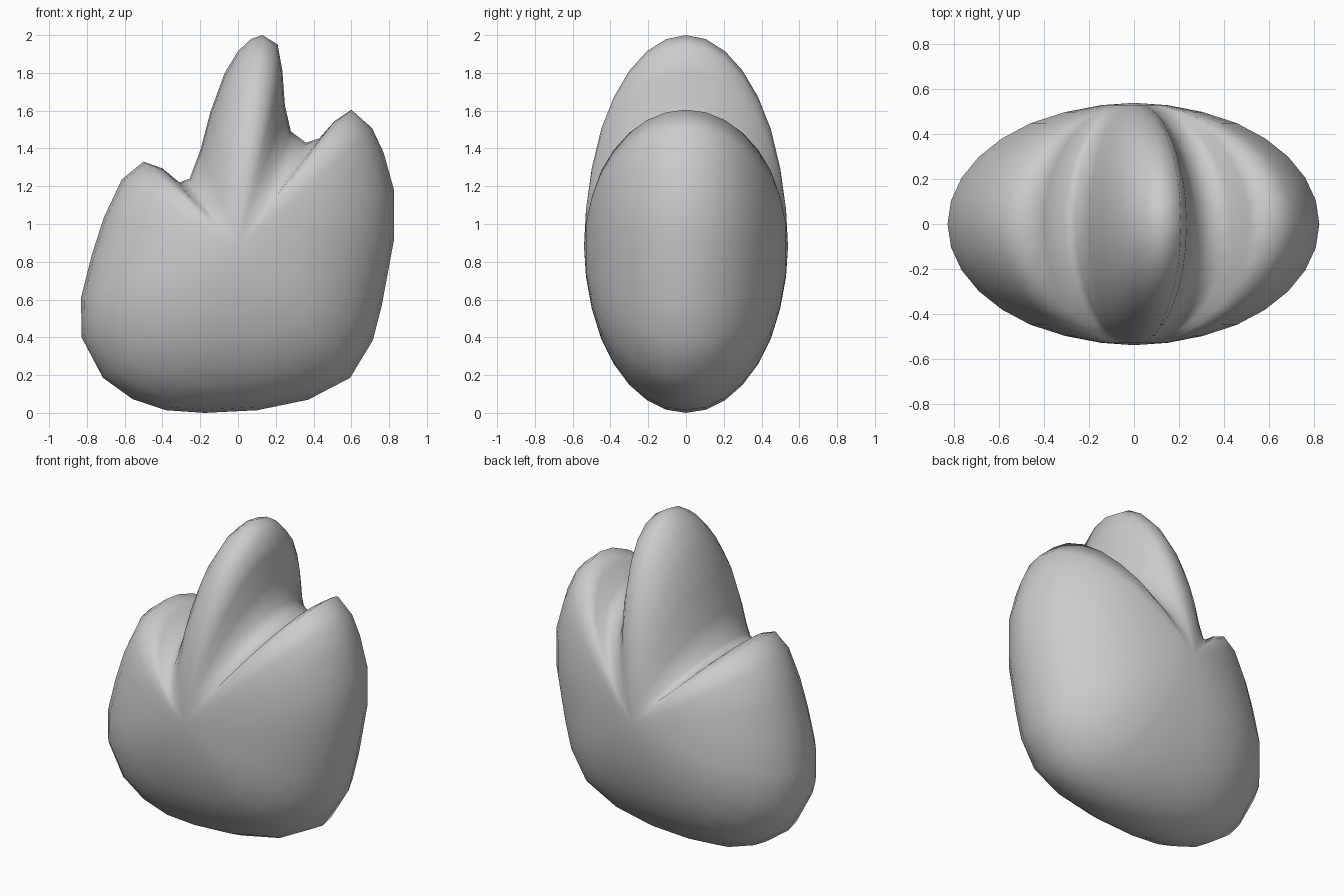
import bpy, bmesh, math
from mathutils import Vector

if "Cube" in bpy.data.objects:
    bpy.data.objects.remove(bpy.data.objects["Cube"])

# Front outline (x, z) of the three-lobed body, clockwise from the tall tip
OUTLINE = [
    (.13, 2.0), (.21, 1.95), (.235, 1.81), (.248, 1.63), (.28, 1.49), (.36, 1.43),
    (.43, 1.453), (.51, 1.544), (.60, 1.605), (.71, 1.507), (.77, 1.38), (.826, 1.18),
    (.826, .918), (.762, .573), (.715, .387), (.594, .186), (.372, .07), (.10, .014),
    (-.177, 0), (-.38, .014), (-.56, .074), (-.715, .186), (-.828, .40), (-.831, .61),
    (-.773, .84), (-.71, 1.035), (-.615, 1.236), (-.50, 1.33), (-.40, 1.294),
    (-.31, 1.22), (-.256, 1.24), (-.198, 1.395), (-.145, 1.597), (-.07, 1.80),
    (0, 1.915), (.07, 1.98)]
CENTRE = Vector((0, .88))
HALF_DEPTH = .54
STEPS = 8                      # rings from the middle to each pole

sharp = [Vector(p) - CENTRE for p in OUTLINE]
n = len(sharp)

# Softer outline, so the creases fade out towards the poles
soft = sharp
for _ in range(8):
    soft = [(soft[i - 1] + 2 * soft[i] + soft[(i + 1) % n]) / 4 for i in range(n)]

# Body: the outline shrinks elliptically towards a pole at front and back
bm = bmesh.new()
rings = []
for k in range(-STEPS + 1, STEPS):
    a = k / STEPS * math.pi / 2
    s, y = math.cos(a), HALF_DEPTH * math.sin(a)
    w = min(1, max(0, (.5 - s) / .4))
    ring = []
    for p, q in zip(sharp, soft):
        v = CENTRE + p.lerp(q, w) * s
        ring.append(bm.verts.new((v.x, y, v.y)))
    rings.append(ring)
for r0, r1 in zip(rings, rings[1:]):
    for i in range(n):
        j = (i + 1) % n
        bm.faces.new((r0[i], r0[j], r1[j], r1[i]))
for ring, y in ((rings[0], -HALF_DEPTH), (rings[-1], HALF_DEPTH)):
    pole = bm.verts.new((CENTRE.x, y, CENTRE.y))
    for i in range(n):
        bm.faces.new((ring[i], ring[(i + 1) % n], pole))
bmesh.ops.recalc_face_normals(bm, faces=bm.faces)
for f in bm.faces:
    f.smooth = True

mesh = bpy.data.meshes.new("lobed_body")
bm.to_mesh(mesh)
bm.free()
body = bpy.data.objects.new("lobed_body", mesh)
bpy.context.collection.objects.link(body)
